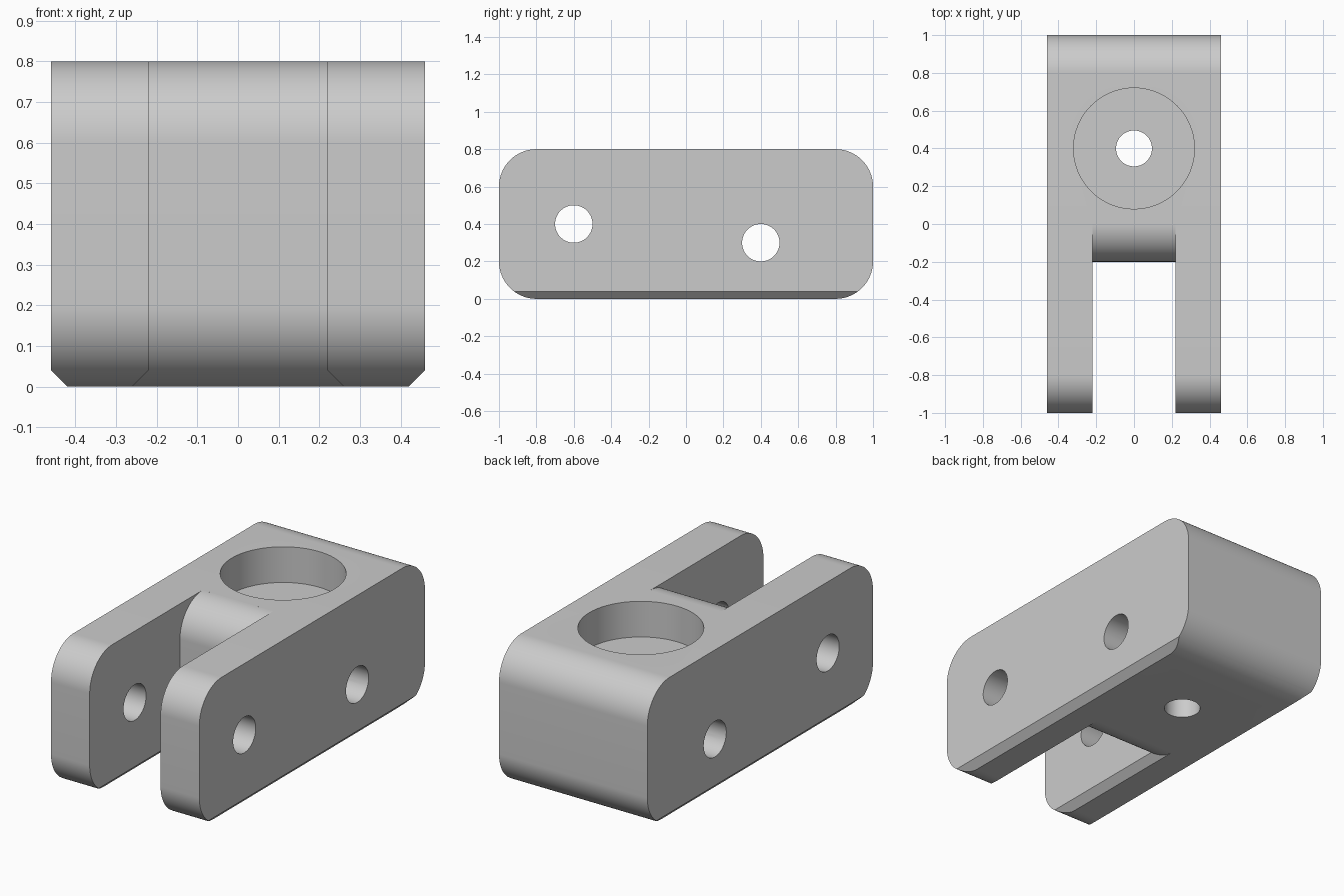
import bpy
import bmesh
from math import sin, cos, pi, radians
from mathutils import Matrix, Vector

if "Cube" in bpy.data.objects:
    bpy.data.objects.remove(bpy.data.objects["Cube"], do_unlink=True)

HEIGHT, HALF_WIDTH, RADIUS = 0.8, 0.46, 0.2
SLOT, CHAMFER = 0.22, 0.04
ARC_STEPS = 24

metal = bpy.data.materials.new("plain grey")
metal.use_nodes = True
grey = (0.6, 0.6, 0.6, 1)
metal.diffuse_color = grey
metal.node_tree.nodes["Principled BSDF"].inputs["Base Color"].default_value = grey


def to_object(name, bm):
    bmesh.ops.recalc_face_normals(bm, faces=bm.faces)
    mesh = bpy.data.meshes.new(name)
    bm.to_mesh(mesh)
    bm.free()
    mesh.materials.append(metal)
    obj = bpy.data.objects.new(name, mesh)
    bpy.context.collection.objects.link(obj)
    return obj


def prism(points, offset):
    """Extrude a closed outline of 3D points along an offset."""
    bm = bmesh.new()
    face = bm.faces.new([bm.verts.new(p) for p in points])
    result = bmesh.ops.extrude_face_region(bm, geom=[face], use_keep_orig=True)
    moved = [v for v in result["geom"] if isinstance(v, bmesh.types.BMVert)]
    bmesh.ops.translate(bm, verts=moved, vec=offset)
    return bm


def rounded_block(y0, y1, half_width):
    """Block whose side outline has four rounded corners."""
    corners = [(y1 - RADIUS, HEIGHT - RADIUS), (y0 + RADIUS, HEIGHT - RADIUS),
               (y0 + RADIUS, RADIUS), (y1 - RADIUS, RADIUS)]
    outline = []
    for quarter, (cy, cz) in enumerate(corners):
        for i in range(ARC_STEPS + 1):
            a = (quarter + i / ARC_STEPS) * pi / 2
            outline.append((-half_width, cy + RADIUS * cos(a), cz + RADIUS * sin(a)))
    return prism(outline, (2 * half_width, 0, 0))


def cylinder(name, radius, length, centre, axis="Z"):
    bm = bmesh.new()
    turn = Matrix.Rotation(pi / 2, 4, "Y") if axis == "X" else Matrix()
    bmesh.ops.create_cone(bm, cap_ends=True, segments=80, radius1=radius, radius2=radius,
                          depth=length, matrix=Matrix.Translation(centre) @ turn)
    return to_object(name, bm)


def cut(target, cutter):
    """Subtract a cutter and discard it."""
    mod = target.modifiers.new("cut", "BOOLEAN")
    mod.operation = "DIFFERENCE"
    mod.solver = "EXACT"
    mod.object = cutter
    cutter.hide_render = True
    bpy.context.view_layer.objects.active = target
    bpy.ops.object.modifier_apply(modifier=mod.name)
    bpy.data.objects.remove(cutter, do_unlink=True)


# Body with chamfered lower outer edges
bm = rounded_block(-1, 1, HALF_WIDTH)
for side in (-1, 1):
    res = bmesh.ops.bisect_plane(
        bm, geom=bm.verts[:] + bm.edges[:] + bm.faces[:], clear_outer=True,
        plane_co=(side * (HALF_WIDTH - CHAMFER), 0, 0), plane_no=Vector((side, 0, -1)).normalized())
    edges = [e for e in res["geom_cut"] if isinstance(e, bmesh.types.BMEdge)]
    bmesh.ops.holes_fill(bm, edges=edges, sides=0)
body = to_object("clevis_body", bm)

# Slot flared at the bottom, with a rounded nose at its inner end
flare = SLOT + CHAMFER + 0.1
half = [(flare, -0.1), (SLOT, CHAMFER), (SLOT, 0.9)]
section = half + [(-x, z) for x, z in reversed(half)]
slot = to_object("slot_cutter", prism([(x, -1.2, z) for x, z in section], (0, 1.199, 0)))
cut(slot, to_object("slot_nose", rounded_block(-0.2, 1, 0.6)))
cut(body, slot)

# Counterbore, vertical bore and the two cross-pin holes
cut(body, cylinder("counterbore", 0.32, 0.4, (0, 0.4, 0.8)))
cut(body, cylinder("bore", 0.095, 2, (0, 0.4, 0.4)))
for y, z in ((-0.6, 0.4), (0.4, 0.3)):
    cut(body, cylinder("pin_hole", 0.1, 2, (0, y, z), "X"))

# Smooth curves, crisp edges
bpy.ops.object.select_all(action="DESELECT")
body.select_set(True)
bpy.context.view_layer.objects.active = body
bpy.ops.object.shade_smooth_by_angle(angle=radians(25))
